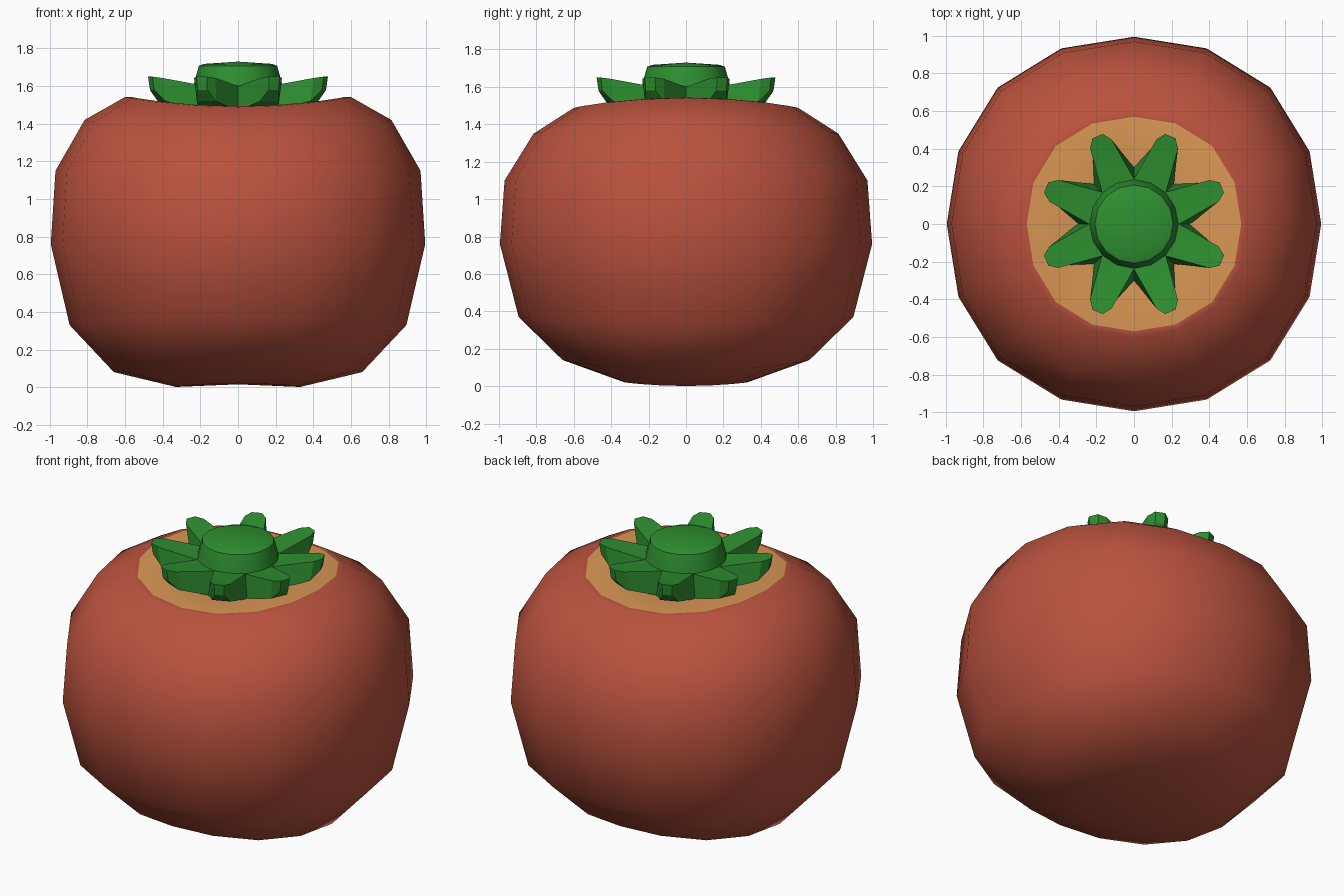
import bpy, bmesh, math

if "Cube" in bpy.data.objects:
    bpy.data.objects.remove(bpy.data.objects["Cube"])


def material(name, rgb):
    m = bpy.data.materials.new(name)
    m.diffuse_color = (*rgb, 1)
    m.use_nodes = True
    m.node_tree.nodes["Principled BSDF"].inputs["Base Color"].default_value = m.diffuse_color
    return m


red = material("tomato red", (0.49, 0.085, 0.048))
orange = material("pale orange", (0.70, 0.31, 0.09))
green = material("leaf green", (0.027, 0.28, 0.03))


def finish(bm, name, mats, angle=None):
    bmesh.ops.recalc_face_normals(bm, faces=bm.faces)
    me = bpy.data.meshes.new(name)
    bm.to_mesh(me)
    bm.free()
    ob = bpy.data.objects.new(name, me)
    bpy.context.collection.objects.link(ob)
    for m in mats:
        me.materials.append(m)
    if angle:
        bpy.ops.object.select_all(action='DESELECT')
        ob.select_set(True)
        bpy.context.view_layer.objects.active = ob
        bpy.ops.object.shade_smooth_by_angle(angle=math.radians(angle))
    return ob


def lathe(rings, n, low, high, square=0.0):
    """Rings of (radius, height, saddle amount), closed by a centre point at each end."""
    bm = bmesh.new()
    loops = []
    for r, z, amp in rings:
        loop = []
        for i in range(n):
            a = 2 * math.pi * i / n
            rr = r * (1 + square * (1 - math.cos(4 * a)))
            loop.append(bm.verts.new((rr * math.cos(a), rr * math.sin(a),
                                      z + amp * math.cos(2 * a))))
        loops.append(loop)
    for k in range(len(loops) - 1):
        for i in range(n):
            j = (i + 1) % n
            f = bm.faces.new((loops[k][i], loops[k][j], loops[k + 1][j], loops[k + 1][i]))
            f.material_index = 0
    for loop, z in ((loops[0], low), (loops[-1], high)):
        c = bm.verts.new((0, 0, z))
        for i in range(n):
            bm.faces.new((c, loop[i], loop[(i + 1) % n]))
    return bm


# Fruit body: slightly squared, saddle-shaped at top and bottom
body = lathe([(0.33, 0.011, -0.010), (0.66, 0.11, -0.03), (0.895, 0.35, -0.02),
              (0.995, 0.76, 0.0), (0.97, 1.125, 0.025), (0.815, 1.385, 0.035),
              (0.60, 1.515, 0.027), (0.57, 1.518, 0.025), (0.30, 1.475, 0.01)],
             16, 0.015, 1.45, 0.015)
# Orange dimple around the stalk
for f in body.faces:
    c = f.calc_center_median()
    if c.z > 1.3 and c.xy.length < 0.54:
        f.material_index = 1
finish(body, "fruit_body", [red, orange], 60)

# Star of eight leaves
bm = bmesh.new()


def polar(a, r, w, z):
    return bm.verts.new((r * math.cos(a) - w * math.sin(a),
                         r * math.sin(a) + w * math.cos(a), z))


def star_layer(valley, shoulder, tip, z_mid):
    """Each argument is (radius, half width, height)."""
    step = math.pi / 4
    centre = bm.verts.new((0, 0, z_mid))
    valleys = [polar(k * step, valley[0], 0, valley[2]) for k in range(8)]
    outline = []
    for k in range(8):
        a = (k + 0.5) * step
        v, v2 = valleys[k], valleys[(k + 1) % 8]
        s1, s2 = (polar(a, shoulder[0], s * shoulder[1], shoulder[2]) for s in (-1, 1))
        t1, t2 = (polar(a, tip[0], s * tip[1], tip[2]) for s in (-1, 1))
        bm.faces.new((centre, v, v2))
        bm.faces.new((v, s1, s2, v2))
        bm.faces.new((s1, t1, t2, s2))
        outline += [v, s1, t1, t2, s2]
    return outline


top = star_layer((0.24, 0, 1.60), (0.46, 0.062, 1.643), (0.505, 0.03, 1.65), 1.60)
bottom = star_layer((0.30, 0, 1.47), (0.44, 0.055, 1.52), (0.495, 0.028, 1.58), 1.46)
for i in range(len(top)):
    j = (i + 1) % len(top)
    bm.faces.new((bottom[i], bottom[j], top[j], top[i]))
finish(bm, "leaf_star", [green], 25)

# Short domed stalk
stalk = lathe([(0.24, 1.56, 0), (0.235, 1.61, 0), (0.208, 1.708, 0), (0.18, 1.718, 0)],
              16, 1.56, 1.73)
finish(stalk, "stalk", [green], 30)
